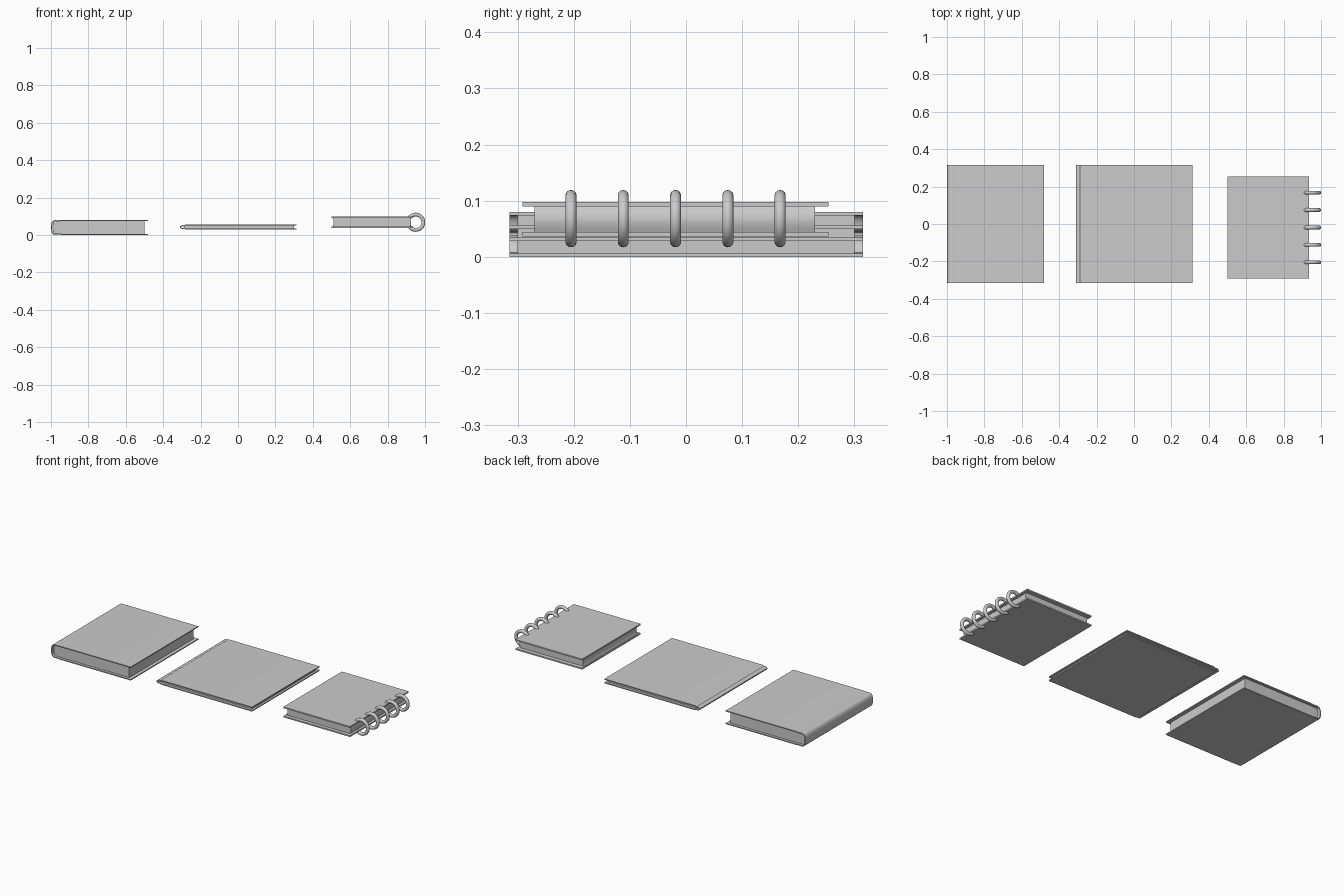
import bpy, bmesh, math

if "Cube" in bpy.data.objects:
    bpy.data.objects.remove(bpy.data.objects["Cube"])


def finish(name, bm):
    bmesh.ops.recalc_face_normals(bm, faces=bm.faces)
    me = bpy.data.meshes.new(name)
    bm.to_mesh(me)
    bm.free()
    ob = bpy.data.objects.new(name, me)
    bpy.context.collection.objects.link(ob)
    smooth(ob)
    return ob


def smooth(ob):
    bpy.ops.object.select_all(action='DESELECT')
    ob.select_set(True)
    bpy.context.view_layer.objects.active = ob
    bpy.ops.object.shade_smooth_by_angle(angle=math.radians(35))


def prism(name, pts, y0, y1):
    """Closed x/z outline extruded along y."""
    bm = bmesh.new()
    a = [bm.verts.new((x, y0, z)) for x, z in pts]
    b = [bm.verts.new((x, y1, z)) for x, z in pts]
    n = len(pts)
    bm.faces.new(a)
    bm.faces.new(b[::-1])
    for i in range(n):
        j = (i + 1) % n
        bm.faces.new((a[i], b[i], b[j], a[j]))
    return finish(name, bm)


def inset(pts, t):
    """Offset an open outline towards its inner side."""
    out = []
    for i, (x, z) in enumerate(pts):
        p, q = pts[max(i - 1, 0)], pts[min(i + 1, len(pts) - 1)]
        dx, dz = q[0] - p[0], q[1] - p[1]
        d = math.hypot(dx, dz)
        out.append((x + dz / d * t, z - dx / d * t))
    return out


def hard_cover(name, upper, mid, t, y):
    """Wrap-around cover; upper = outline from fore edge to spine middle, z from mid."""
    top = [(x, mid + h) for x, h in upper]
    bottom = [(x, mid - h) for x, h in upper if h > 0]
    outer = bottom + top[::-1]
    # bottom runs right to left, so the inner side lies to the right of travel
    inner = inset(outer, t)
    return prism(name, outer + inner[::-1], -y, y)


def pages(name, x0, x1, z0, z1, y0, y1, left, right):
    """Page block whose two edges bow along x by the given amounts."""
    pts = []
    n = 8
    for i in range(n + 1):
        u = i / n
        pts.append((x1 + right * math.sin(math.pi * u), z0 + (z1 - z0) * u))
    for i in range(n + 1):
        u = 1 - i / n
        pts.append((x0 + left * math.sin(math.pi * u), z0 + (z1 - z0) * u))
    return prism(name, pts, y0, y1)


# Thick hardback with rounded spine
hard_cover("thick_book_cover",
           [(-0.48, .04), (-0.94, .04), (-0.958, .0385), (-0.968, .039), (-0.978, .0395),
            (-0.987, .037), (-0.994, .031), (-0.998, .02), (-1.0, .009), (-1.0, 0)],
           .04, .006, .315)
pages("thick_book_pages", -0.985, -0.5, .0055, .0745, -.3, .3, -.006, 0)

# Thin hardback with narrow spine and hinge groove
hard_cover("thin_book_cover",
           [(0.312, .0135), (-0.272, .0135), (-0.282, .0128), (-0.289, .009), (-0.295, .0105),
            (-0.302, .0095), (-0.308, .006), (-0.311, .0025), (-0.311, 0)],
           .042, .006, .315)
pages("thin_book_pages", -0.285, 0.3, .0345, .0495, -.3, .3, 0, 0)

# Ring-bound notebook
for name, z in (("notebook_back_cover", .036), ("notebook_front_cover", .09)):
    prism(name, [(.5, z), (.935, z), (.935, z + .008), (.5, z + .008)], -.291, .254)
pages("notebook_pages", .506, .92, .044, .09, -.27, .23, .006, .006)

# Binding rings
for i in range(5):
    bpy.ops.mesh.primitive_torus_add(major_segments=40, minor_segments=14,
                                     major_radius=.041, minor_radius=.01,
                                     location=(.95, -.205 + .0932 * i, .068),
                                     rotation=(math.pi / 2, 0, 0))
    ring = bpy.context.object
    ring.name = f"binding_ring_{i + 1}"
    smooth(ring)
